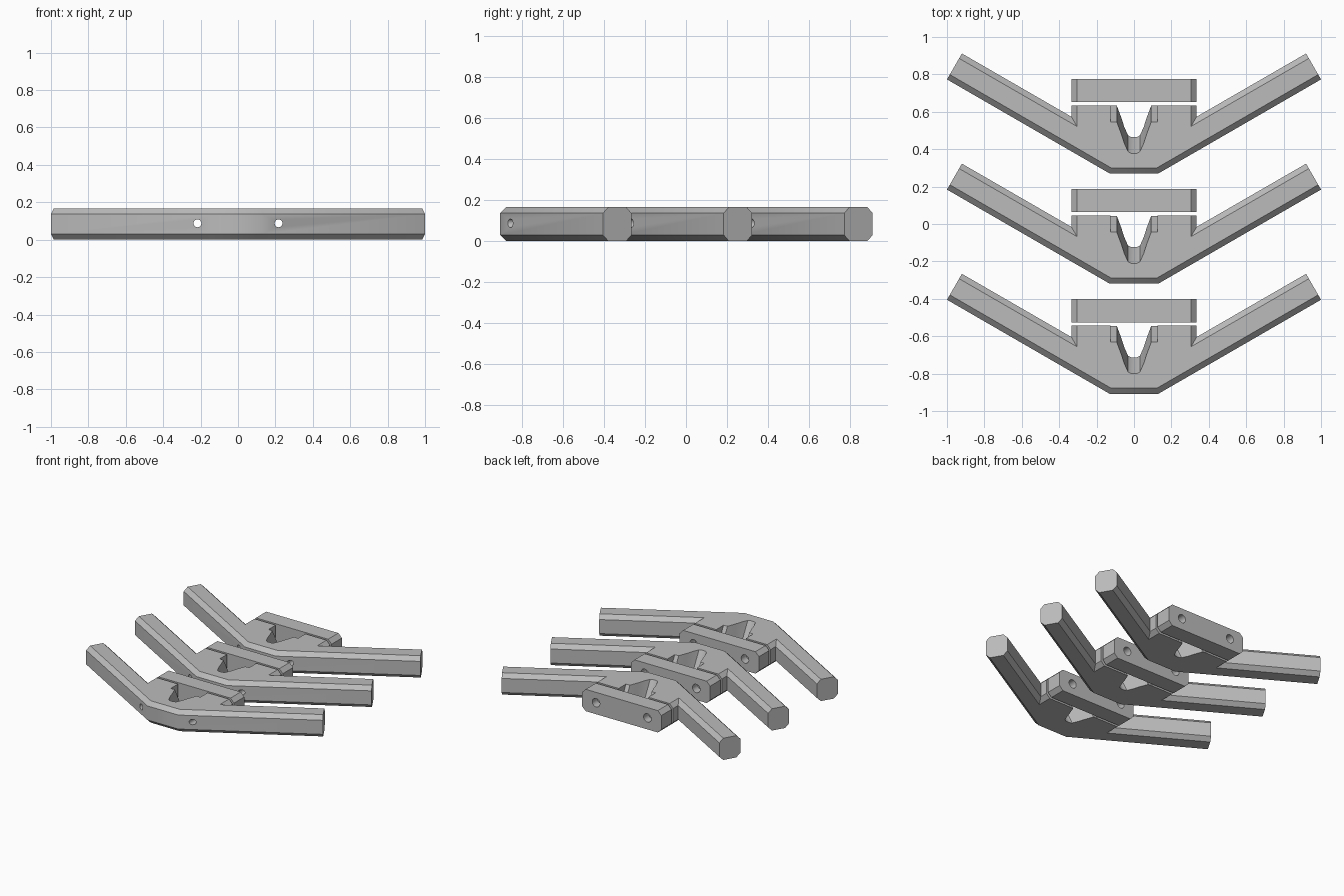
import bpy, bmesh, math
from mathutils import Vector, geometry

cube = bpy.data.objects.get("Cube")
if cube:
    bpy.data.objects.remove(cube, do_unlink=True)

H, C = 0.167, 0.03          # thickness and edge chamfer
SPACING = 0.589             # distance between repeated units

grey = bpy.data.materials.new("plain grey")
grey.use_nodes = True
grey.diffuse_color = (0.5, 0.5, 0.5, 1)
grey.node_tree.nodes["Principled BSDF"].inputs["Base Color"].default_value = grey.diffuse_color


def loft(name, layers):
    """Solid through matching outlines, each given as (points, z, y shift)."""
    bm = bmesh.new()
    rings = [[bm.verts.new((x, y + dy, z)) for x, y in pts] for pts, z, dy in layers]
    n = len(rings[0])
    for a, b in zip(rings, rings[1:]):
        for i in range(n):
            j = (i + 1) % n
            bm.faces.new((a[i], a[j], b[j], b[i]))
    bm.faces.new(rings[0][::-1])
    bm.faces.new(rings[-1])
    bmesh.ops.recalc_face_normals(bm, faces=bm.faces[:])
    return finish(name, bm)


def finish(name, bm):
    mesh = bpy.data.meshes.new(name)
    bm.to_mesh(mesh)
    bm.free()
    mesh.materials.append(grey)
    ob = bpy.data.objects.new(name, mesh)
    bpy.context.collection.objects.link(ob)
    return ob


def inset(pts, amounts):
    """Move every edge of a counter-clockwise outline inward by its own amount."""
    lines = []
    for i, p in enumerate(pts):
        a, b = Vector(p), Vector(pts[(i + 1) % len(pts)])
        d = (b - a).normalized()
        shift = Vector((-d.y, d.x)) * amounts[i]
        lines.append((a + shift, b + shift))
    out = []
    for i in range(len(pts)):
        (a, b), (c, d) = lines[i - 1], lines[i]
        u, v = b - a, d - c
        out.append(a + u * ((c - a).cross(v) / u.cross(v)))
    return [tuple(p) for p in out]


def chamfered(name, pts, amounts):
    small = inset(pts, amounts)
    return loft(name, [(small, 0, 0), (pts, C, 0), (pts, H - C, 0), (small, H, 0)])


def mirrored(right):
    """Complete an outline from its +x half, running front to back."""
    return right + [(-x, y) for x, y in reversed(right)]


def cylinder_y(name, x, y0, y1, r):
    pts = [(math.cos(i * math.tau / 24) * r, math.sin(i * math.tau / 24) * r) for i in range(24)]
    ob = loft(name, [(pts, y0, 0), (pts, y1, 0)])
    for v in ob.data.vertices:
        v.co = (x + v.co.x, v.co.z, H / 2 + 0.004 - v.co.y)
    bm = bmesh.new()
    bm.from_mesh(ob.data)
    bmesh.ops.recalc_face_normals(bm, faces=bm.faces[:])
    bm.to_mesh(ob.data)
    bm.free()
    return ob


def cut(ob, cutters):
    for c in cutters:
        c.hide_render = True
        m = ob.modifiers.new("cut", 'BOOLEAN')
        m.operation, m.solver, m.object = 'DIFFERENCE', 'EXACT', c
    bpy.context.view_layer.update()
    deps = bpy.context.evaluated_depsgraph_get()
    mesh = bpy.data.meshes.new_from_object(ob.evaluated_get(deps))
    ob.modifiers.clear()
    ob.data = mesh
    for c in cutters:
        bpy.data.objects.remove(c, do_unlink=True)


# Winged body: front edge, swept arms, clamp block
half = [(0.13, -0.319), (1.0, 0.184), (0.92, 0.3225), (0.335, -0.0152), (0.335, 0.045)]
half_bevels = [C, 0, C, C]
body = chamfered("winged_body", mirrored(half), half_bevels + [0] + half_bevels[::-1] + [C])

# Sloping funnel notch with a ledge on each side
notch = mirrored([(0.015, -0.124), (0.032, -0.115), (0.052, -0.07), (0.068, -0.02),
                  (0.092, 0.044), (0.125, 0.044), (0.125, 0.3)])
slope = 0.087 / H
e = 0.02
funnel = loft("funnel_cutter", [(notch, -e, slope * e), (notch, H + e, -slope * (H + e))])
cut(body, [funnel] + [cylinder_y("bolt_cutter", s * 0.217, -0.6, 0.3, 0.021) for s in (-1, 1)])

# Clamp bar with counterbored bolt holes
bar = chamfered("clamp_bar", mirrored([(0.335, 0.063), (0.335, 0.187)]), [C, 0, C, 0])
cut(bar, [cylinder_y("bolt_cutter", s * 0.217, -0.1, 0.3, 0.021) for s in (-1, 1)]
    + [cylinder_y("bore_cutter", s * 0.217, 0.125, 0.3, 0.032) for s in (-1, 1)])

# Smooth shading across shallow angles, then three units in a row
for ob in (body, bar):
    bpy.ops.object.select_all(action='DESELECT')
    ob.select_set(True)
    bpy.context.view_layer.objects.active = ob
    bpy.ops.object.shade_smooth_by_angle(angle=math.radians(32))
    for k, label in ((-1, "front"), (1, "back")):
        twin = ob.copy()
        twin.name = label + "_" + ob.name
        twin.location.y = k * SPACING
        bpy.context.collection.objects.link(twin)
    ob.name = "middle_" + ob.name
